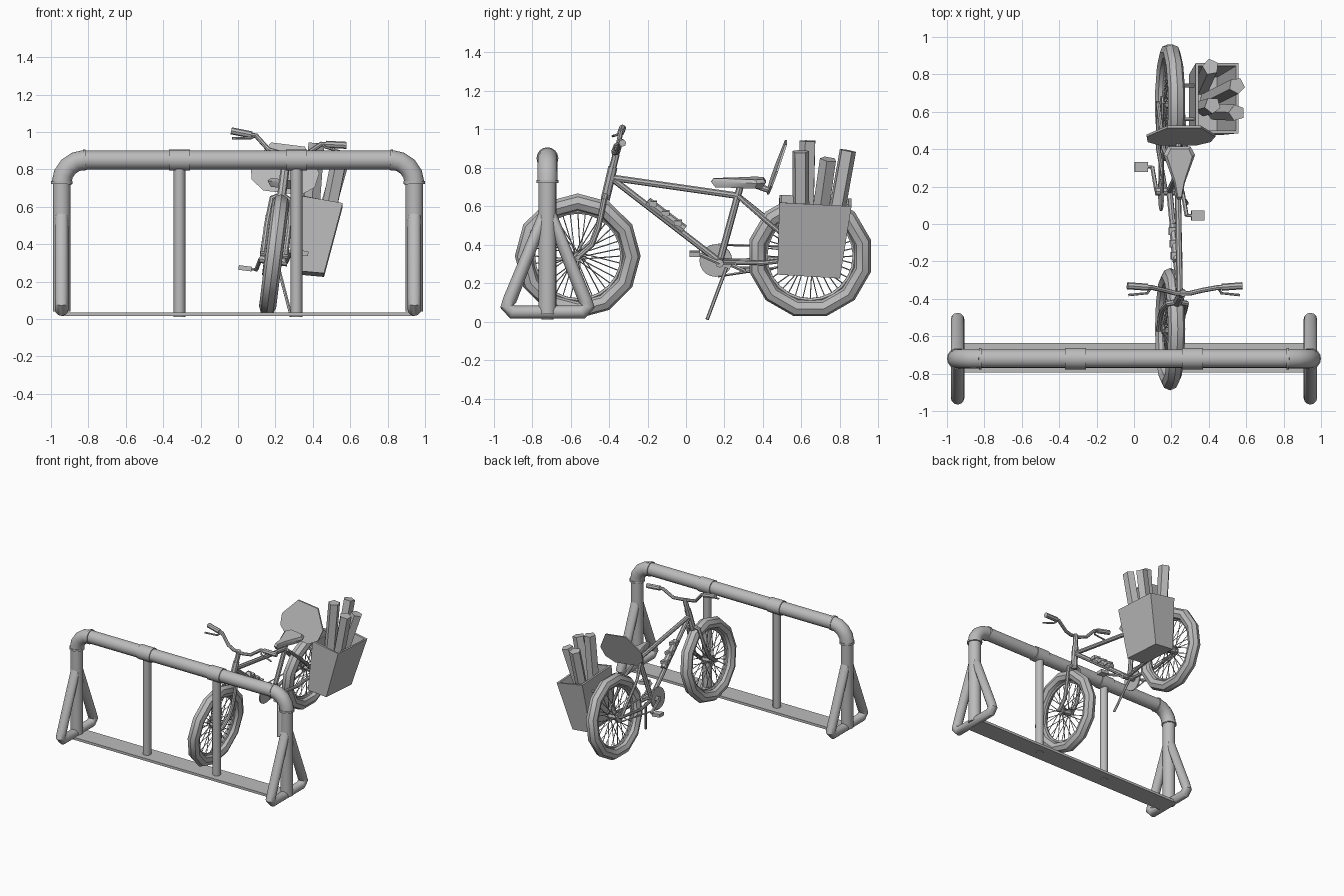
import bpy, bmesh
from math import sin, cos, pi, radians
from mathutils import Matrix, Vector

cube = bpy.data.objects.get("Cube")
if cube:
    bpy.data.objects.remove(cube)

grey = bpy.data.materials.new("plain_grey")
grey.use_nodes = True
grey.diffuse_color = (0.5, 0.5, 0.5, 1)
grey.node_tree.nodes["Principled BSDF"].inputs["Base Color"].default_value = (0.5, 0.5, 0.5, 1)

WORLD = Matrix.Identity(4)
# The parked bike leans towards its kickstand
LEAN = Matrix.Translation((0.15, 0, 0)) @ Matrix.Rotation(radians(7.2), 4, 'Y')


def finish(name, mesh, matrix=WORLD, smooth=True):
    mesh.transform(matrix)
    mesh.materials.clear()
    mesh.materials.append(grey)
    obj = bpy.data.objects.new(name, mesh)
    bpy.context.collection.objects.link(obj)
    if smooth:
        bpy.ops.object.select_all(action='DESELECT')
        obj.select_set(True)
        bpy.context.view_layer.objects.active = obj
        bpy.ops.object.shade_smooth_by_angle(angle=radians(38))
    return obj


def tubes(name, paths, radius, matrix=WORLD, detail=2, closed=False):
    """Round tubes along one or more point lists."""
    curve = bpy.data.curves.new(name, 'CURVE')
    curve.dimensions = '3D'
    curve.bevel_depth = radius
    curve.bevel_resolution = detail
    curve.use_fill_caps = True
    for path in paths:
        spline = curve.splines.new('POLY')
        spline.points.add(len(path) - 1)
        for point, co in zip(spline.points, path):
            point.co = (*co, 1)
        spline.use_cyclic_u = closed
    temp = bpy.data.objects.new("temp", curve)
    bpy.context.collection.objects.link(temp)
    graph = bpy.context.evaluated_depsgraph_get()
    mesh = bpy.data.meshes.new_from_object(temp.evaluated_get(graph))
    bpy.data.objects.remove(temp)
    mesh.name = name
    return finish(name, mesh, matrix)


def box(name, size, centre, matrix=WORLD):
    bm = bmesh.new()
    bmesh.ops.create_cube(bm, size=1)
    bmesh.ops.scale(bm, vec=size, verts=bm.verts)
    bmesh.ops.translate(bm, vec=centre, verts=bm.verts)
    mesh = bpy.data.meshes.new(name)
    bm.to_mesh(mesh)
    bm.free()
    return finish(name, mesh, matrix, False)


def loft(name, loops, matrix=WORLD, smooth=False, cap_end=True):
    """Skin between matching loops of points."""
    bm = bmesh.new()
    rings = [[bm.verts.new(p) for p in loop] for loop in loops]
    n = len(rings[0])
    for a, b in zip(rings, rings[1:]):
        for i in range(n):
            bm.faces.new((a[i], a[(i + 1) % n], b[(i + 1) % n], b[i]))
    bm.faces.new(rings[0])
    if cap_end:
        bm.faces.new(rings[-1])
    bmesh.ops.recalc_face_normals(bm, faces=bm.faces)
    mesh = bpy.data.meshes.new(name)
    bm.to_mesh(mesh)
    bm.free()
    return finish(name, mesh, matrix, smooth)


def ring(centre, radius, count, u=0, phase=0):
    y, z = centre
    return [(u, y + radius * sin(2 * pi * i / count + phase),
             z + radius * cos(2 * pi * i / count + phase)) for i in range(count)]


# Parking rack
BAR_Y, BAR_Z, LEG_X = -0.72, 0.85, 0.943
tubes("top_bar", [[(-0.82, BAR_Y, BAR_Z), (0.82, BAR_Y, BAR_Z)]], 0.05, detail=6)
for side, s in (("right", -1), ("left", 1)):
    x = s * LEG_X
    bend = [(s * (0.82 + 0.123 * sin(a * pi / 8)), BAR_Y, 0.727 + 0.123 * cos(a * pi / 8))
            for a in range(5)]
    tubes(side + "_elbow", [bend], 0.053, detail=6)
    tubes(side + "_leg", [[(x, BAR_Y, 0.04), (x, BAR_Y, 0.73)]], 0.047, detail=6)
    tubes(side + "_elbow_rims", [[(s * 0.815, BAR_Y, BAR_Z), (s * 0.83, BAR_Y, BAR_Z)],
                                 [(x, BAR_Y, 0.722), (x, BAR_Y, 0.737)]], 0.057, detail=6)
    foot = [(x, BAR_Y + d, z) for d, z in ((-0.02, 0.55), (-0.195, 0.115), (-0.21, 0.08),
            (-0.18, 0.05), (0.18, 0.05), (0.21, 0.08), (0.195, 0.115), (0.02, 0.55))]
    tubes(side + "_foot_loop", [foot], 0.036, detail=4, closed=True)
    px = s * 0.313
    tubes(side + "_post", [[(px, BAR_Y, 0.012), (px, BAR_Y, 0.83)]], 0.031, detail=4)
    tubes(side + "_collar", [[(px - 0.057, BAR_Y, BAR_Z), (px + 0.057, BAR_Y, BAR_Z)]], 0.057, detail=6)
box("base_plate", (1.88, 0.16, 0.02), (0, -0.715, 0.026))

# Wheels
FRONT, REAR = (-0.5625, 0.345), (0.645, 0.345)
for name, hub, phase in (("front", FRONT, 0), ("rear", REAR, pi / 12)):
    tubes(name + "_tyre", [ring(hub, 0.281, 12, 0, phase)], 0.046, LEAN, 2, True)
    tubes(name + "_rim", [ring(hub, 0.232, 24)], 0.012, LEAN, 1, True)
    spokes = []
    for i in range(36):
        a, lean = 2 * pi * i / 36, (0.5 if i % 4 < 2 else -0.5)
        u = 0.035 if i % 2 else -0.035
        spokes.append([(u, hub[0] + 0.025 * sin(a + lean), hub[1] + 0.025 * cos(a + lean)),
                       (0, hub[0] + 0.235 * sin(a), hub[1] + 0.235 * cos(a))])
    tubes(name + "_spokes", spokes, 0.003, LEAN, 0)
    tubes(name + "_hub", [[(-0.045, *hub), (0.045, *hub)]], 0.026, LEAN, 2)
    tubes(name + "_axle", [[(-0.075, *hub), (0.075, *hub)]], 0.012, LEAN, 1)

# Frame
CRANK, HEAD, SEAT = (0.175, 0.315), (-0.39, 0.755), (0.27, 0.66)
tubes("main_frame", [[(0, *HEAD), (0, *SEAT)], [(0, *HEAD), (0, *CRANK)]], 0.017, LEAN)
tubes("seat_tube", [[(0, *CRANK), (0, 0.285, 0.72)]], 0.018, LEAN)
tubes("head_tube", [[(0, -0.42, 0.64), (0, -0.38, 0.81)]], 0.024, LEAN)
tubes("rear_stays", [[(s * 0.02, *p), (s * 0.06, 0.4, z), (s * 0.065, *REAR)]
                     for s in (-1, 1) for p, z in ((CRANK, 0.315), (SEAT, 0.55))], 0.012, LEAN)
tubes("fork", [[(0, -0.415, 0.67), (s * 0.05, -0.425, 0.645), (s * 0.06, -0.455, 0.5),
                (s * 0.06, -0.49, 0.41), (s * 0.06, *FRONT)] for s in (-1, 1)], 0.015, LEAN)
tubes("frame_pump", [[(0, -0.2, 0.63), (0, -0.01, 0.485)]], 0.024, LEAN)
for i in range(3):
    box("pump_clip", (0.06, 0.04, 0.025), (0, -0.17 + i * 0.065, 0.62 - i * 0.05), LEAN)

# Handlebar, grips and brake levers
tubes("stem", [[(0, -0.385, 0.79), (0, -0.365, 0.87), (0, -0.37, 0.9)]], 0.019, LEAN)
half = [(0.04, -0.37, 0.89), (0.1, -0.355, 0.9), (0.175, -0.34, 0.965), (0.305, -0.33, 0.975)]
bar = [(-u, y, z) for u, y, z in reversed(half)] + half
tubes("handlebar", [bar], 0.013, LEAN)
for s in (-1, 1):
    tubes("grip", [[(s * 0.2, -0.338, 0.967), (s * 0.31, -0.33, 0.975)]], 0.019, LEAN)
    tubes("brake_lever", [[(s * 0.18, -0.34, 0.965), (s * 0.2, -0.37, 0.95),
                           (s * 0.3, -0.38, 0.935)]], 0.007, LEAN, 1)

# Saddle and the flared back plate behind it
saddle = [(0.012, 0.13), (0.03, 0.22), (0.085, 0.37), (0.06, 0.415)]
outline = saddle + [(-u, y) for u, y in reversed(saddle)]
loft("saddle", [[(u * 0.75, 0.28 + (y - 0.28) * 0.85, 0.705) for u, y in outline],
                [(u, y, 0.735) for u, y in outline],
                [(u * 0.8, 0.28 + (y - 0.28) * 0.9, 0.752) for u, y in outline]], LEAN, True)
plate = [(-0.1, 0), (-0.17, 0.05), (-0.185, 0.13), (-0.09, 0.26), (0.09, 0.26),
         (0.185, 0.13), (0.17, 0.05), (0.1, 0)]
loft("back_plate", [[(u, 0.42 + t * 0.36 + d, 0.68 + t) for u, t in plate]
                    for d in (0, 0.012)], LEAN)
tubes("back_plate_bracket", [[(0, 0.36, 0.715), (0, 0.43, 0.69)]], 0.016, LEAN)

# Drive parts
loft("chainring", [ring((0.155, CRANK[1]), 0.085, 20, u) for u in (-0.05, -0.04)], LEAN)
loft("rear_sprocket", [ring(REAR, 0.04, 14, u) for u in (-0.05, -0.04)], LEAN)
tubes("chain", [[(-0.045, 0.165, CRANK[1] + s * 0.083), (-0.045, REAR[0], REAR[1] + s * 0.04)]
                for s in (-1, 1)], 0.006, LEAN, 0)
tubes("crank_axle", [[(-0.075, *CRANK), (0.075, *CRANK)]], 0.022, LEAN)
for s in (-1, 1):
    end = Vector((s * 0.085, CRANK[0] - s * 0.13, CRANK[1] + s * 0.06))
    tubes("crank_arm", [[(s * 0.07, *CRANK), end]], 0.011, LEAN, 1)
    tubes("pedal_pin", [[end, end + Vector((s * 0.05, 0, 0))]], 0.008, LEAN, 1)
    box("pedal", (0.07, 0.055, 0.025), end + Vector((s * 0.06, 0, 0)), LEAN)
tubes("kickstand", [[(0.215, 0.21, 0.28), (0.285, 0.11, 0.013)]], 0.009, detail=1)


# Side basket, open at the top
def basket_loop(x0, x1, y0, y1, z0, z1):
    return [(x0, y0, z0), (x1, y0, z1), (x1, y1, z1 - 0.02), (x0, y1, z0 - 0.02)]


loft("basket", [basket_loop(0.295, 0.46, 0.475, 0.80, 0.26, 0.245),
                basket_loop(0.33, 0.56, 0.485, 0.86, 0.66, 0.62),
                basket_loop(0.345, 0.545, 0.5, 0.845, 0.66, 0.62),
                basket_loop(0.31, 0.445, 0.49, 0.785, 0.275, 0.26)])
tubes("basket_hooks", [[(0.25, y, 0.55), (0.34, y, 0.55)] for y in (0.56, 0.74)], 0.01)

# Five-sided rolls carried in the basket
for foot, top in (((0.43, 0.6, 0.28), (0.55, 0.595, 0.885)), ((0.37, 0.62, 0.28), (0.42, 0.635, 0.94)),
                  ((0.39, 0.66, 0.28), (0.55, 0.74, 0.845)), ((0.36, 0.73, 0.28), (0.41, 0.84, 0.89))):
    foot, top = Vector(foot), Vector(top)
    turn = (top - foot).to_track_quat('Z', 'Y')
    loft("paper_roll", [[p + turn @ Vector((0.045 * sin(2 * pi * i / 5), 0.045 * cos(2 * pi * i / 5), 0))
                         for i in range(5)] for p in (foot, top)], smooth=False)
